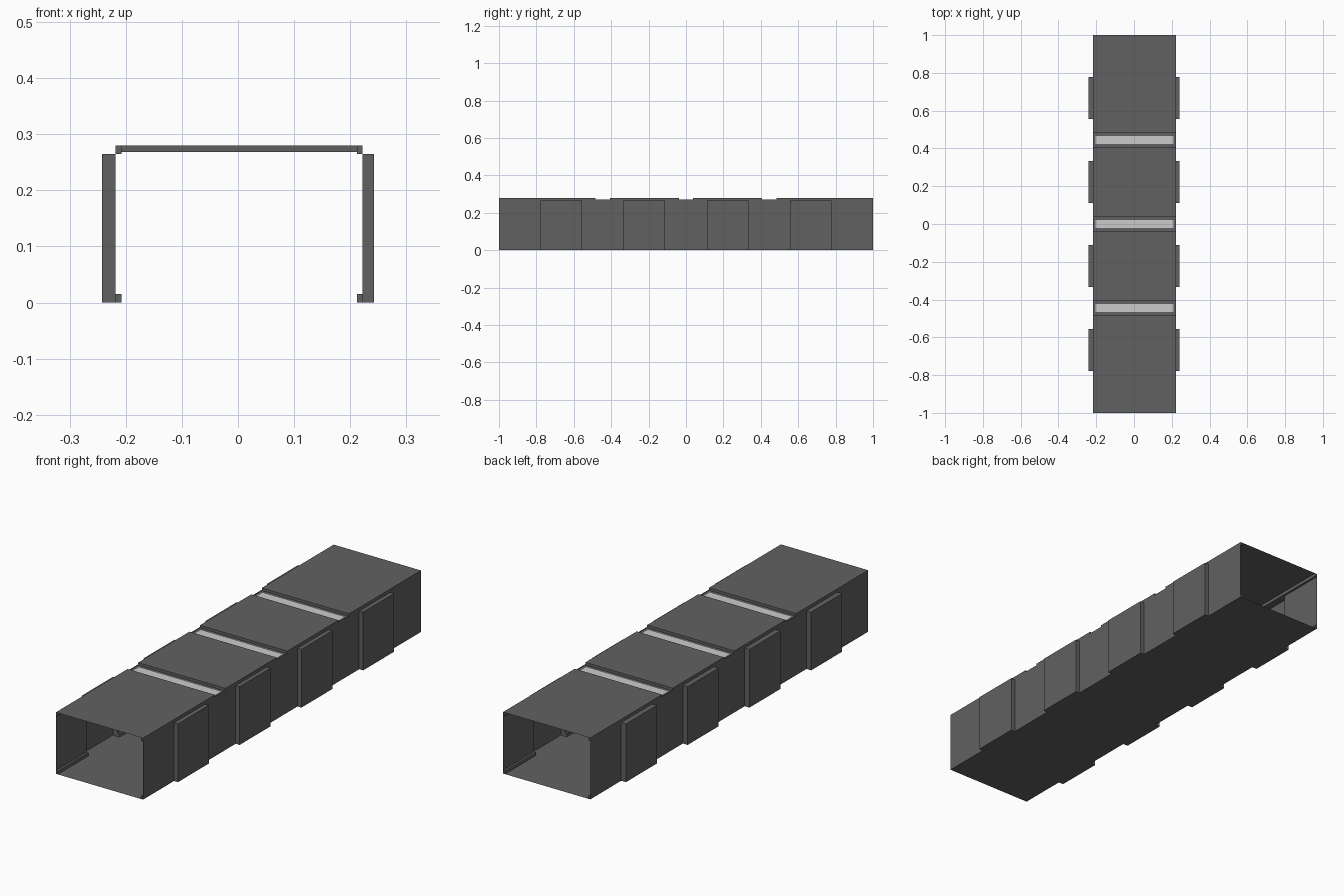
import bpy

if "Cube" in bpy.data.objects:
    bpy.data.objects.remove(bpy.data.objects["Cube"])

CX, HALF = 0.002, 0.22            # corridor centre and half width
L, R = CX - HALF, CX + HALF
TRIM, H, Z1, Z2 = 0.01, 0.28, 0.015, 0.265
PAN_Z = 0.268
SEG = [-1 + 2 * i / 9 for i in range(10)]
PANS, PW, LW = (-0.445, 0, 0.445), 0.038, 0.022


def material(name, v):
    m = bpy.data.materials.new(name)
    m.diffuse_color = (v, v, v, 1)
    m.use_nodes = True
    m.node_tree.nodes["Principled BSDF"].inputs["Base Color"].default_value = m.diffuse_color
    return m


DARK = material("dark_grey", 0.12)
PALE = material("pale_grey", 0.55)


def mesh(name, quads, mat=DARK):
    verts, faces = [], []
    for q in quads:
        faces.append(range(len(verts), len(verts) + len(q)))
        verts += q
    me = bpy.data.meshes.new(name)
    me.from_pydata(verts, [], [list(f) for f in faces])
    me.materials.append(mat)
    ob = bpy.data.objects.new(name, me)
    bpy.context.collection.objects.link(ob)
    return ob


def flat(x0, x1, y0, y1, z):
    return [(x0, y0, z), (x1, y0, z), (x1, y1, z), (x0, y1, z)]


def side(x, y0, y1, z0, z1):
    return [(x, y0, z0), (x, y1, z0), (x, y1, z1), (x, y0, z1)]


def cross(y, x0, x1, z0, z1):
    return [(x0, y, z0), (x1, y, z0), (x1, y, z1), (x0, y, z1)]


def bar(x0, x1, y0, y1, z0, z1):
    return [flat(x0, x1, y0, y1, z0), flat(x0, x1, y0, y1, z1),
            side(x0, y0, y1, z0, z1), side(x1, y0, y1, z0, z1),
            cross(y0, x0, x1, z0, z1), cross(y1, x0, x1, z0, z1)]


# Floor slab
mesh("floor", [flat(L, R, -1, 1, 0)])

# Walls: flat bays alternating with bays pushed outwards
for tag, wall, out, s in (("left", L, -0.242, 1), ("right", R, 0.242, -1)):
    inner = wall + s * TRIM
    flats, bays, skirts = [], [], []
    for i, (a, b) in enumerate(zip(SEG, SEG[1:])):
        if i % 2:
            bays += [side(out, a, b, 0, Z2), flat(wall, out, a, b, 0),
                     flat(wall, out, a, b, Z2),
                     cross(a, wall, out, 0, Z2), cross(b, wall, out, 0, Z2)]
        else:
            flats.append(side(wall, a, b, Z1, Z2))
            skirts += bar(wall, inner, a, b, 0, Z1)
    mesh(tag + "_wall", flats)
    mesh(tag + "_wall_bays", bays)
    mesh(tag + "_skirting", skirts)

# Ceiling panels and cornices, interrupted by the light channels
edges = [-1] + [p + d for p in PANS for d in (-PW, PW)] + [1]
spans = list(zip(edges[::2], edges[1::2]))
mesh("ceiling", [flat(L + TRIM, R - TRIM, a, b, H) for a, b in spans])
for tag, x0, x1 in (("left", L, L + TRIM), ("right", R - TRIM, R)):
    mesh(tag + "_cornice", [q for a, b in spans for q in bar(x0, x1, a, b, Z2, H)])

# Light channels with a pale strip set in the bottom
for i, p in enumerate(PANS):
    xl, xr = CX - 0.206, CX + 0.206
    a, b, c, d = p - PW, p - LW, p + LW, p + PW
    mesh(f"light_channel_{i}", [
        cross(a, L, R, PAN_Z, H), cross(d, L, R, PAN_Z, H),
        flat(L, R, a, b, PAN_Z), flat(L, R, c, d, PAN_Z),
        flat(L, xl, b, c, PAN_Z), flat(xr, R, b, c, PAN_Z),
        side(L, a, d, Z2, PAN_Z + 0.004), side(R, a, d, Z2, PAN_Z + 0.004)])
    mesh(f"light_strip_{i}", [flat(xl, xr, b, c, PAN_Z)], PALE)
